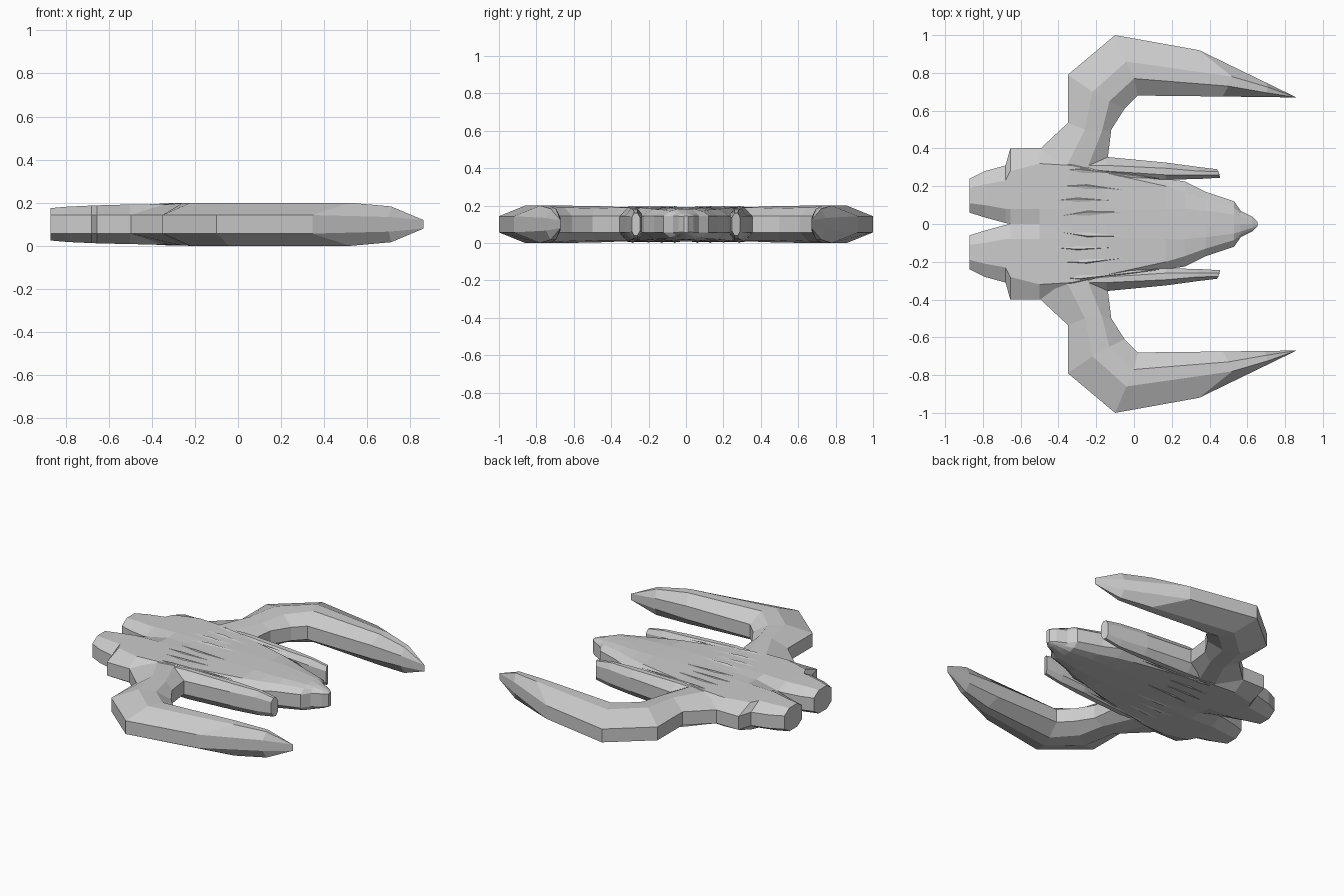
import bpy, bmesh

if "Cube" in bpy.data.objects:
    bpy.data.objects.remove(bpy.data.objects["Cube"])

MID = 0.1  # height of the ship's horizontal symmetry plane


def loft(name, sections, cap_start=True, cap_end=True):
    """Skin eight-sided sections, mirrored left/right.
    Section: four plan points (outer, ridge, ridge, inner) and their half-heights."""
    bm = bmesh.new()
    rings = []
    for pts, hs in sections:
        low = [bm.verts.new((x, y, MID - h)) for (x, y), h in zip(pts, hs)]
        top = [bm.verts.new((x, y, MID + h)) for (x, y), h in zip(pts, hs)]
        rings.append(low + top[::-1])
    for a, b in zip(rings, rings[1:]):
        for i in range(8):
            j = (i + 1) % 8
            bm.faces.new((a[i], a[j], b[j], b[i]))
    if cap_start:
        bm.faces.new(rings[0])
    if cap_end:
        bm.faces.new(rings[-1])
    # leave the centre plane open so the halves join cleanly
    inner = [f for f in bm.faces if all(abs(v.co.y) < 1e-4 for v in f.verts)]
    bmesh.ops.delete(bm, geom=inner, context='FACES')
    bmesh.ops.remove_doubles(bm, verts=bm.verts, dist=1e-4)
    bmesh.ops.recalc_face_normals(bm, faces=bm.faces)
    me = bpy.data.meshes.new(name)
    bm.to_mesh(me)
    bm.free()
    ob = bpy.data.objects.new(name, me)
    bpy.context.collection.objects.link(ob)
    mod = ob.modifiers.new("mirror", 'MIRROR')
    mod.use_axis = (False, True, False)
    return ob


def across(x, ys, hs):
    return [(x, y) for y in ys], hs


B = 0.043  # half-height of the upright side band

# Hull with twin rear pods and a pointed nose
loft("hull", [
    across(-0.87, (.24, .19, .11, .06), (B, .075, .075, B)),
    across(-0.79, (.28, .21, .10, .035), (B, .082, .082, B)),
    across(-0.68, (.31, .23, .08, .005), (B, .087, .087, .05)),
    across(-0.655, (.40, .28, .08, 0), (B, .088, .088, .055)),
    across(-0.50, (.40, .32, .08, 0), (B, .092, .092, .088)),
    across(-0.33, (.37, .31, .08, 0), (B, .094, .094, .092)),
    across(-0.15, (.32, .27, .08, 0), (.06, .092, .093, .093)),
    across(0.17, (.24, .20, .08, 0), (B, .084, .092, .092)),
    across(0.27, (.225, .17, .08, 0), (B, .08, .09, .09)),
    across(0.38, (.17, .13, .07, 0), (B, .078, .088, .088)),
    across(0.53, (.12, .085, .05, 0), (B, .07, .08, .082)),
    across(0.565, (.07, .055, .04, 0), (B, .06, .07, .075)),
    across(0.625, (.04, .03, .02, 0), (B, .05, .055, .058)),
    across(0.655, (.012, .01, .005, 0), (.04, B, B, B)),
])

# Curved horn wings
full = (B, .1, .1, B)
loft("horn_wing", [
    ([(-.50, .395), (-.36, .30), (-.25, .29), (-.14, .34)], (B, .09, .09, B)),
    ([(-.35, .535), (-.26, .50), (-.17, .49), (-.12, .50)], (B, .098, .085, B)),
    ([(-.35, .79), (-.22, .70), (-.13, .65), (-.05, .61)], (B, .1, .09, B)),
    ([(-.10, 1.0), (-.04, .86), (0, .77), (.02, .68)], full),
    ([(.345, .92), (.52, .78), (.50, .73), (.47, .675)], full),
    ([(.70, .748), (.71, .724), (.70, .695), (.69, .672)], (.034, .083, .083, .034)),
    ([(.86, .67)] * 4, (.02,) * 4),
], cap_start=False)

# Forward side prongs
loft("side_prong", [
    across(-0.24, (.36, .31, .29, .26), (B, .088, .088, .06)),
    across(-0.145, (.355, .31, .28, .25), (B, .092, .092, .07)),
    across(0.17, (.325, .295, .26, .235), (B, .084, .084, .055)),
    across(0.34, (.302, .28, .26, .238), (B, .078, .078, B)),
    ([(.44, .29), (.447, .278), (.452, .26), (.457, .245)], (.035, .06, .06, .035)),
], cap_start=False)

# Shallow tapered spines along the upper and lower hull
for k, (x0, y0, xm, ym, x1, y1) in enumerate([
        (-.45, .035, -.25, .055, .34, .065),
        (-.50, .12, -.30, .125, .20, .11),
        (-.50, .20, -.25, .195, .16, .155),
        (-.42, .285, -.28, .28, .15, .24)]):
    bm = bmesh.new()
    for s in (1, -1):
        v = [bm.verts.new((x, y, MID + s * h)) for x, y, h in (
            (x0, y0, .088), (xm, ym - .025, .088), (x1, y1, .08),
            (xm, ym + .018, .088), (xm, ym + .008, .099))]
        for i in range(4):
            f = (v[i], v[(i + 1) % 4], v[4])
            bm.faces.new(f if s > 0 else f[::-1])
    me = bpy.data.meshes.new("hull_spine")
    bm.to_mesh(me)
    bm.free()
    ob = bpy.data.objects.new(f"hull_spine_{k + 1}", me)
    bpy.context.collection.objects.link(ob)
    ob.modifiers.new("mirror", 'MIRROR').use_axis = (False, True, False)
